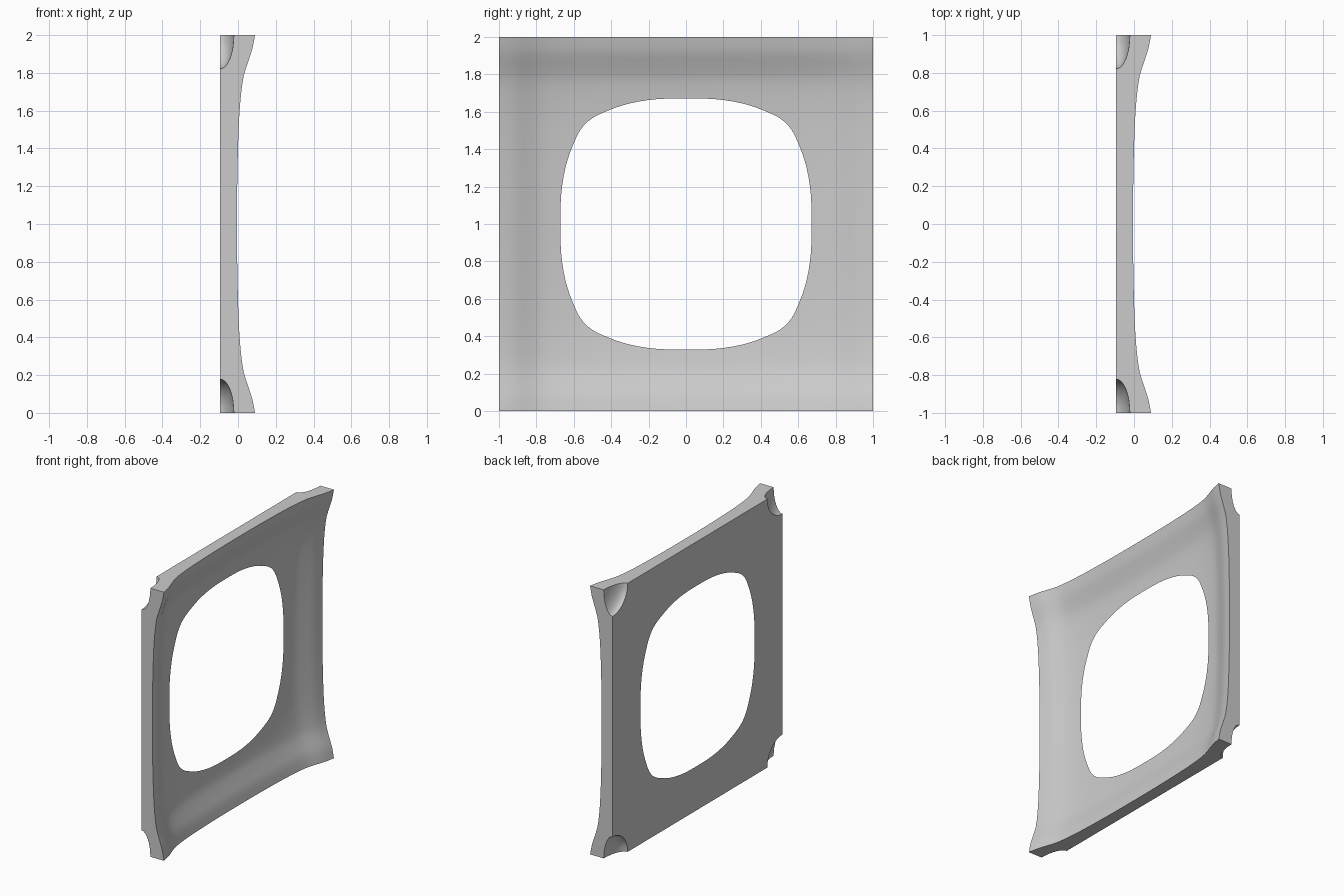
import bpy, bmesh, math

cube = bpy.data.objects.get("Cube")
if cube:
    bpy.data.objects.remove(cube, do_unlink=True)

BACK = -0.095       # flat back plane
SIDE = 32           # segments along each side
RINGS = 14          # rings from the opening to the outer edge

grey = bpy.data.materials.new("light grey")
grey.use_nodes = True
grey.diffuse_color = (0.6, 0.6, 0.6, 1)
grey.node_tree.nodes["Principled BSDF"].inputs["Base Color"].default_value = (0.6, 0.6, 0.6, 1)

# Rise of the dished face away from the middle: (distance, height)
RISE = [(0, 0), (0.2, 0.001), (0.4, 0.006), (0.6, 0.016), (0.77, 0.038),
        (0.85, 0.066), (0.92, 0.094), (1, 0.113)]


def rise(d):
    """Smooth interpolation through the rise profile."""
    d = min(abs(d), 1)
    k = next(i for i in range(len(RISE) - 1) if d <= RISE[i + 1][0])

    def slope(i):
        a, b = RISE[max(i - 1, 0)], RISE[min(i + 1, len(RISE) - 1)]
        return 0 if i == 0 else (b[1] - a[1]) / (b[0] - a[0])

    (x0, y0), (x1, y1) = RISE[k], RISE[k + 1]
    w = x1 - x0
    t = (d - x0) / w
    return (y0 * (1 + 2 * t) * (1 - t) ** 2 + slope(k) * w * t * (1 - t) ** 2
            + y1 * t * t * (3 - 2 * t) + slope(k + 1) * w * t * t * (t - 1))


def face_x(y, z):
    """Dished face: the rises along both axes add up towards the corners."""
    a, b = rise(y), rise(z)
    return -0.113 - 0.005 + a + b - 1.4 * a * b


def opening_scale(y, z):
    """Where the dished face runs out into the back plane along a ray."""
    lo, hi = 0.3, 1.0
    for _ in range(40):
        mid = (lo + hi) / 2
        if face_x(y * mid, z * mid) < BACK:
            lo = mid
        else:
            hi = mid
    return hi


# Square outline, walked once round
outline = []
for turn in range(4):
    c, s = round(math.cos(turn * math.pi / 2)), round(math.sin(turn * math.pi / 2))
    for i in range(SIDE):
        u = math.sin((i / SIDE - 0.5) * math.pi) * 0.5 + (2 * i / SIDE - 1) * 0.5
        outline.append((c - s * u, s + c * u))

# Panel: knife-edged opening, dished face, flat back, straight outer sides
bm = bmesh.new()
scales = [opening_scale(y, z) for y, z in outline]
front, back = [], []
for r in range(RINGS + 1):
    t = r / RINGS
    ring = [(y * (s + (1 - s) * t), z * (s + (1 - s) * t))
            for (y, z), s in zip(outline, scales)]
    front.append([bm.verts.new((face_x(y, z) if r else BACK, y, z + 1)) for y, z in ring])
back = [front[0], [bm.verts.new((BACK, y, z + 1)) for y, z in outline]]


def bridge(a, b):
    n = len(a)
    for i in range(n):
        j = (i + 1) % n
        bm.faces.new((a[i], b[i], b[j], a[j]))


for a, b in zip(front, front[1:]):
    bridge(a, b)
bridge(front[-1], back[1])
bridge(back[1], back[0])
bmesh.ops.recalc_face_normals(bm, faces=bm.faces)
mesh = bpy.data.meshes.new("panel")
bm.to_mesh(mesh)
bm.free()
panel = bpy.data.objects.new("panel", mesh)
bpy.context.collection.objects.link(panel)
mesh.materials.append(grey)

# Rounded scoops cut from the back of each corner
for sy in (-1, 1):
    for sz in (-1, 1):
        bpy.ops.mesh.primitive_uv_sphere_add(
            segments=32, ring_count=16, radius=1, rotation=(0, math.pi / 2, 0),
            location=(BACK, sy * 1.001, 1 + sz * 1.001))
        scoop = bpy.context.object
        scoop.name = "corner_scoop_cutter"
        scoop.scale = (0.18, 0.18, 0.073)
        scoop.hide_render = True
        scoop.data.materials.append(grey)
        bpy.context.view_layer.objects.active = panel
        cut = panel.modifiers.new("corner_scoop", 'BOOLEAN')
        cut.operation = 'DIFFERENCE'
        cut.solver = 'EXACT'
        cut.object = scoop
        bpy.ops.object.modifier_apply(modifier=cut.name)
        bpy.data.objects.remove(scoop, do_unlink=True)

# Smooth shading with crisp edges
bpy.ops.object.select_all(action='DESELECT')
panel.select_set(True)
bpy.context.view_layer.objects.active = panel
bpy.ops.object.shade_smooth_by_angle(angle=math.radians(30))
